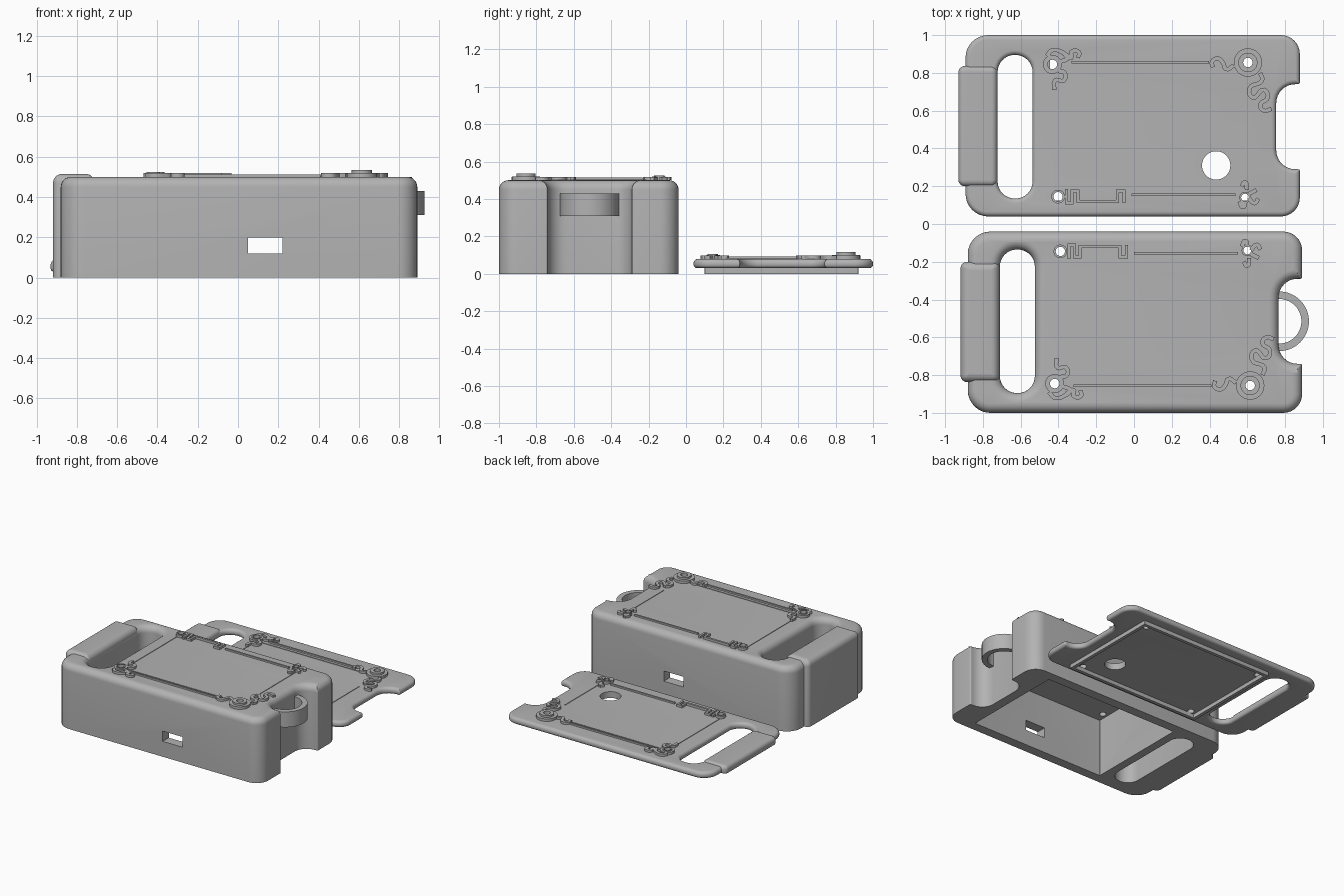
import bpy, bmesh, math
from mathutils import Vector

cube = bpy.data.objects.get("Cube")
if cube:
    bpy.data.objects.remove(cube)

grey = bpy.data.materials.new("matte grey")
grey.use_nodes = True
grey.diffuse_color = (0.45, 0.45, 0.45, 1)
grey.node_tree.nodes["Principled BSDF"].inputs["Base Color"].default_value = (0.45, 0.45, 0.45, 1)


def finish(obj, smooth=True):
    obj.data.materials.clear()
    obj.data.materials.append(grey)
    bpy.ops.object.select_all(action='DESELECT')
    obj.select_set(True)
    bpy.context.view_layer.objects.active = obj
    if smooth:
        bpy.ops.object.shade_smooth_by_angle(angle=math.radians(35))
    return obj


def rounded(corners, d=0.0, steps=8):
    """Counter-clockwise corners (x, y, radius), inset by d, with round corners."""
    loop = []
    n = len(corners)
    for i, (x, y, r) in enumerate(corners):
        p = Vector((x, y))
        a = (p - Vector(corners[i - 1][:2])).normalized()
        b = (Vector(corners[(i + 1) % n][:2]) - p).normalized()
        turn = 1 if a.x * b.y - a.y * b.x > 0 else -1
        p += d * (Vector((-a.y, a.x)) + Vector((-b.y, b.x)))
        r = max(r - turn * d, 0.002)
        centre = p - a * r + b * r
        for k in range(steps + 1):
            t = k / steps * math.pi / 2
            loop.append(centre + r * (a * math.sin(t) - b * math.cos(t)))
    return loop


def box_corners(x0, x1, y0, y1, r):
    return [(x0, y0, r), (x1, y0, r), (x1, y1, r), (x0, y1, r)]


def ring_of(x, y, r, n=40):
    return [Vector((x + r * math.cos(k * math.tau / n), y + r * math.sin(k * math.tau / n)))
            for k in range(n)]


def loft(name, shapes, layers):
    """Solid from outlines (functions of the inset) through layers (z, inset)."""
    bm = bmesh.new()
    caps = ([], [])
    for shape in shapes:
        rows = [[bm.verts.new((p.x, p.y, z)) for p in shape(d)] for z, d in layers]
        n = len(rows[0])
        for low, high in zip(rows, rows[1:]):
            for i in range(n):
                j = (i + 1) % n
                bm.faces.new((low[i], low[j], high[j], high[i]))
        for cap, row in zip(caps, (rows[0], rows[-1])):
            cap += [bm.edges.get((row[i], row[(i + 1) % n])) for i in range(n)]
    for cap in caps:
        bmesh.ops.triangle_fill(bm, edges=cap, use_beauty=True)
    bmesh.ops.recalc_face_normals(bm, faces=bm.faces)
    mesh = bpy.data.meshes.new(name)
    bm.to_mesh(mesh)
    bm.free()
    obj = bpy.data.objects.new(name, mesh)
    bpy.context.collection.objects.link(obj)
    return obj


def cut(obj, cutter):
    mod = obj.modifiers.new("cut", 'BOOLEAN')
    mod.operation, mod.solver, mod.object = 'DIFFERENCE', 'EXACT', cutter
    bpy.context.view_layer.objects.active = obj
    bpy.ops.object.modifier_apply(modifier=mod.name)
    bpy.data.objects.remove(cutter)


def block(name, corners, z0, z1):
    return loft(name, [lambda d: rounded(corners)], [(z0, 0), (z1, 0)])


def fillet(z, r, up=True, steps=6):
    """Layers of a quarter-round ending (up) or starting (down) at height z."""
    arc = [k / steps * math.pi / 2 for k in range(steps + 1)]
    if up:
        return [(z - r + r * math.sin(t), r - r * math.cos(t)) for t in arc]
    return [(z + r - r * math.sin(t), r - r * math.cos(t)) for t in reversed(arc)]


# Shared plan of the case and the lid
OUTLINE = [(-0.88, -0.48, 0.12), (0.89, -0.48, 0.1), (0.89, -0.22, 0.01), (0.765, -0.22, 0.1),
           (0.765, 0.23, 0.1), (0.89, 0.23, 0.01), (0.89, 0.48, 0.1), (-0.88, 0.48, 0.12)]
SLOT = box_corners(-0.71, -0.525, -0.375, 0.385, 0.09)
GRIP = box_corners(-0.918, -0.712, -0.317, 0.32, 0.035)
SCREWS = [(-0.42, -0.325, 0.05), (0.615, -0.335, 0.075), (-0.39, 0.375, 0.036), (0.60, 0.38, 0.03)]
BARS = [(-0.32, 0.41, -0.337), (0.0, 0.55, 0.366)]
CURLS = [
    [(0.74, -0.09), (0.70, -0.08), (0.68, -0.11), (0.72, -0.15), (0.70, -0.19),
     (0.64, -0.15), (0.625, -0.2), (0.69, -0.24), (0.68, -0.28)],
    [(0.43, -0.31), (0.425, -0.34), (0.46, -0.355), (0.485, -0.33), (0.50, -0.30), (0.54, -0.32)],
    [(-0.41, -0.19), (-0.405, -0.24), (-0.36, -0.24), (-0.355, -0.28), (-0.39, -0.29)],
    [(-0.45, -0.37), (-0.42, -0.40), (-0.37, -0.39), (-0.34, -0.36), (-0.38, -0.34)],
    [(-0.36, -0.38), (-0.32, -0.36), (-0.32, -0.39), (-0.28, -0.39), (-0.285, -0.36)],
    [(0.58, 0.32), (0.60, 0.30), (0.61, 0.34)],
    [(0.62, 0.38), (0.65, 0.41), (0.67, 0.385)],
    [(0.62, 0.36), (0.66, 0.34)],
    [(0.57, 0.40), (0.59, 0.43), (0.60, 0.40)],
]
MEANDER = [(-0.345, 0.335), (-0.345, 0.41), (-0.315, 0.41), (-0.315, 0.345), (-0.285, 0.345),
           (-0.285, 0.40), (-0.075, 0.40), (-0.075, 0.345), (-0.04, 0.345), (-0.04, 0.41)]


class Frame:
    """Places the shared plan; the lid is the mirrored copy."""
    def __init__(self, dx, dy, flip, label):
        self.dx, self.dy, self.flip, self.label = dx, dy, flip, label

    def at(self, x, y):
        return x + self.dx, self.dy + self.flip * y

    def corners(self, pts):
        out = [(*self.at(x, y), r) for x, y, r in pts]
        return out if self.flip > 0 else out[::-1]

    def plate(self, layers):
        outer, slot = self.corners(OUTLINE), self.corners(SLOT)
        return loft(self.label, [lambda d: rounded(outer, d), lambda d: rounded(slot, -d)], layers)

    def grip(self, layers):
        c = self.corners(GRIP)
        finish(loft(self.label + "_grip", [lambda d: rounded(c, d)], layers))

    def drill(self, obj, z0, z1):
        for x, y, _ in SCREWS:
            u, v = self.at(x, y)
            cut(obj, loft("drill", [lambda d: ring_of(u, v, 0.025, 24)], [(z0, 0), (z1, 0)]))

    def ribbon(self, name, pts, top, smooth, width=0.022, height=0.018):
        curve = bpy.data.curves.new(name, 'CURVE')
        curve.dimensions, curve.extrude, curve.resolution_u = '3D', height / 2, 5
        spline = curve.splines.new('BEZIER')
        spline.bezier_points.add(len(pts) - 1)
        for b, p in zip(spline.bezier_points, pts):
            b.co = (*self.at(*p), top + height / 2)
            b.handle_left_type = b.handle_right_type = 'AUTO' if smooth else 'VECTOR'
        obj = bpy.data.objects.new(name, curve)
        bpy.context.collection.objects.link(obj)
        mod = obj.modifiers.new("width", 'SOLIDIFY')
        mod.thickness, mod.offset, mod.use_even_offset = width, 0, True
        bpy.ops.object.select_all(action='DESELECT')
        obj.select_set(True)
        bpy.context.view_layer.objects.active = obj
        bpy.ops.object.convert(target='MESH')
        finish(bpy.context.view_layer.objects.active)

    def ornament(self, top):
        for i, (x, y, r) in enumerate(SCREWS):
            u, v = self.at(x, y)
            for radius, h in ((r, 0.02), (r * 0.68, 0.035 if i == 1 else 0.025)):
                finish(loft(self.label + "_screw_boss", [lambda d: ring_of(u, v, radius),
                       lambda d: ring_of(u, v, 0.025, 24)], [(top - 0.002, 0), (top + h, 0)]))
        for pts in CURLS:
            self.ribbon(self.label + "_curl", pts, top, True)
        self.ribbon(self.label + "_meander", MEANDER, top, False, 0.016)
        for x0, x1, y in BARS:
            self.ribbon(self.label + "_bar", [(x0, y), (x1, y)], top, False, 0.014, 0.012)
        # thin panel border
        for a, b in (((-0.4, -0.305), (0.62, -0.305)), ((-0.405, -0.28), (-0.405, 0.34)),
                     ((0.625, -0.1), (0.625, 0.34))):
            self.ribbon(self.label + "_panel_line", [a, b], top, False, 0.006, 0.004)


# Case: hollow underneath, with side windows and screw holes
case = Frame(0, -0.52, 1, "case")
body = case.plate([(0, 0)] + fillet(0.5, 0.05))
cut(body, block("cavity", box_corners(-0.46, 0.69, -0.925, -0.115, 0.003), -0.1, 0.45))
cut(body, block("window", box_corners(0.05, 0.22, -1.2, 0.02, 0.003), 0.12, 0.2))
case.drill(body, 0.4, 0.6)
finish(body)
case.grip([(0, 0)] + fillet(0.515, 0.045))
case.ornament(0.5)

# Key ring loop in the end notch
finish(loft("ring_loop", [lambda d: ring_of(0.768, -0.515, 0.158, 64),
                          lambda d: ring_of(0.768, -0.515, 0.118, 64)], [(0.31, 0), (0.43, 0)]))

# Lid: mirrored plan, round opening and locating rim underneath
lid = Frame(-0.012, 0.52, -1, "lid")
cover = lid.plate(fillet(0.03, 0.02, False) + fillet(0.08, 0.025))
cut(cover, loft("opening", [lambda d: ring_of(0.435, 0.31, 0.075, 48)], [(-0.1, 0), (0.2, 0)]))
lid.drill(cover, -0.1, 0.2)
finish(cover)
lid.grip(fillet(0.03, 0.015, False) + fillet(0.093, 0.03))
lid.ornament(0.08)
outer_rim = box_corners(-0.47, 0.675, 0.1, 0.922, 0.003)
finish(loft("lid_rim", [lambda d: rounded(outer_rim), lambda d: rounded(outer_rim, 0.025)],
            [(0, 0), (0.032, 0)]))
